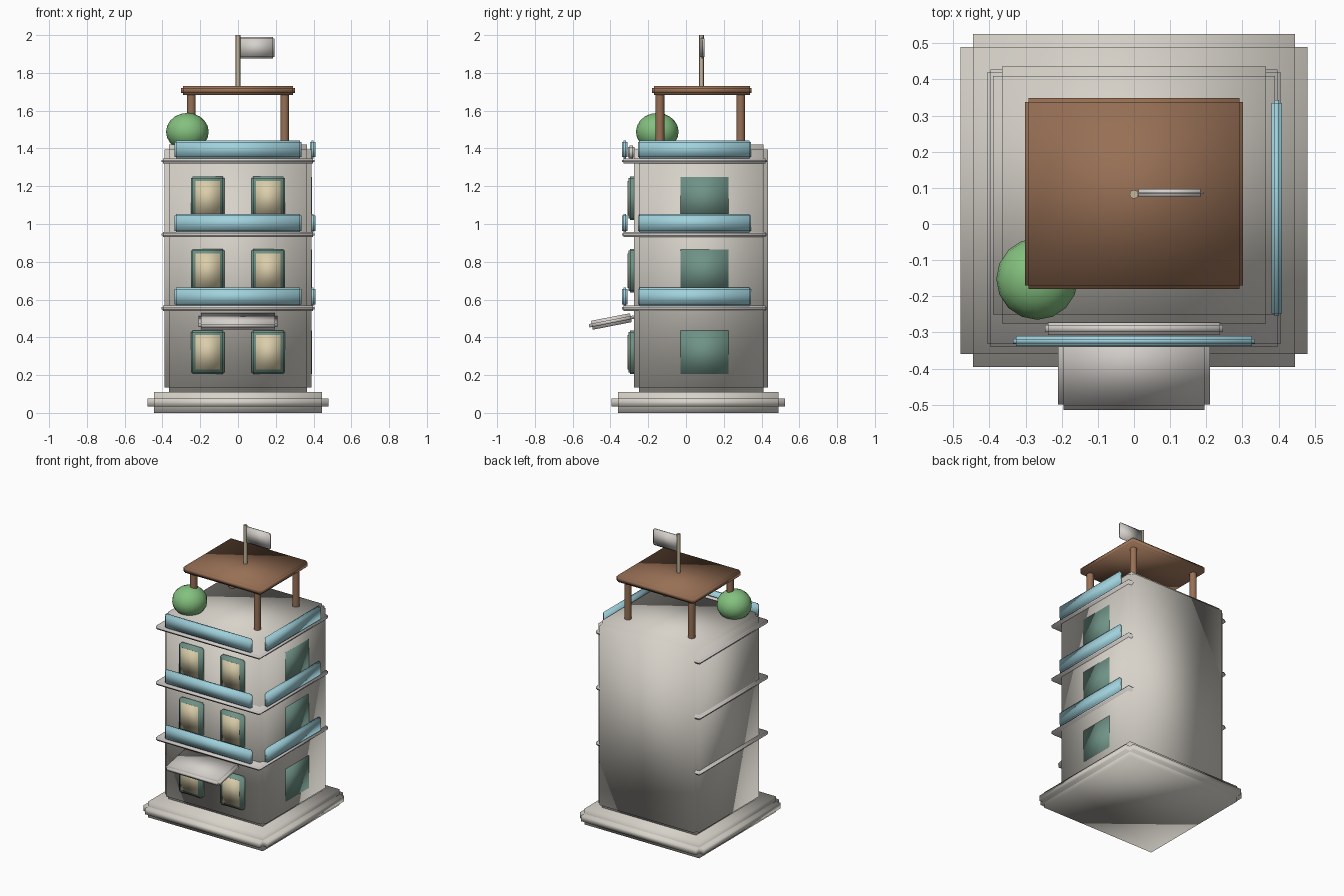
import bpy
import bmesh
from math import radians
from mathutils import Matrix, Vector

if "Cube" in bpy.data.objects:
    bpy.data.objects.remove(bpy.data.objects["Cube"], do_unlink=True)


def material(name, r, g, b):
    m = bpy.data.materials.new(name)
    m.use_nodes = True
    m.diffuse_color = (r, g, b, 1)
    m.node_tree.nodes["Principled BSDF"].inputs["Base Color"].default_value = (r, g, b, 1)
    return m


WALL = material("warm white plaster", 0.68, 0.65, 0.59)
TRIM = material("pale grey trim", 0.66, 0.63, 0.60)
RAIL = material("light blue", 0.35, 0.64, 0.72)
FRAME = material("dull teal", 0.16, 0.29, 0.24)
PANE = material("cream glass", 0.70, 0.61, 0.40)
WOOD = material("brown wood", 0.31, 0.16, 0.09)
LEAF = material("leaf green", 0.23, 0.53, 0.21)
POLE = material("tan metal", 0.55, 0.47, 0.33)


def finish(name, bm, mat, center, tilt=0):
    mesh = bpy.data.meshes.new(name)
    for f in bm.faces:
        f.smooth = True
    bm.to_mesh(mesh)
    bm.free()
    mesh.materials.append(mat)
    ob = bpy.data.objects.new(name, mesh)
    ob.location = center
    ob.rotation_euler.x = radians(tilt)
    bpy.context.collection.objects.link(ob)
    return ob


def block(name, mat, x, y, z, step=0.0, tilt=0):
    """Box given by its (low, high) ranges, with stepped edges."""
    lo, hi = Vector((x[0], y[0], z[0])), Vector((x[1], y[1], z[1]))
    size = hi - lo
    bm = bmesh.new()
    # one box per axis: full along that axis, drawn in on the other two
    for axis in range(3 if step else 1):
        s = [size[i] - (2 * step if i != axis else 0) for i in range(3)]
        bmesh.ops.create_cube(bm, size=1, matrix=Matrix.Diagonal((*s, 1)))
    return finish(name, bm, mat, (lo + hi) / 2, tilt)


def rod(name, mat, x, y, z, radius):
    bm = bmesh.new()
    bmesh.ops.create_cone(bm, cap_ends=True, segments=12, radius1=radius,
                          radius2=radius, depth=z[1] - z[0])
    ob = finish(name, bm, mat, (x, y, (z[0] + z[1]) / 2))
    for f in ob.data.polygons:
        f.use_smooth = abs(f.normal.z) < 0.5
    return ob


# Plinth and tower
block("plinth", WALL, (-0.48, 0.48), (-0.395, 0.525), (0, 0.11), 0.035)
block("tower", WALL, (-0.39, 0.39), (-0.275, 0.435), (0.11, 1.42), 0.025)

# Ledge and railings above each storey
for level, z in enumerate((0.54, 0.93, 1.32), 1):
    block(f"ledge_{level}", TRIM, (-0.405, 0.405), (-0.34, 0.428), (z, z + 0.028), 0.008)
    rail_z = (z + 0.026, z + 0.123)
    block(f"front_railing_{level}", RAIL, (-0.335, 0.335), (-0.338, -0.31), rail_z, 0.008)
    block(f"side_railing_{level}", RAIL, (0.381, 0.409), (-0.255, 0.343), rail_z, 0.008)

# Windows on the front and flat panels on the side
for level, z in enumerate((0.207, 0.638, 1.022), 1):
    for side, x in (("right", -0.16), ("left", 0.16)):
        block(f"{side}_window_frame_{level}", FRAME, (x - 0.088, x + 0.088),
              (-0.305, -0.26), (z, z + 0.23), 0.008)
        block(f"{side}_window_pane_{level}", PANE, (x - 0.064, x + 0.064),
              (-0.309, -0.301), (z + 0.024, z + 0.206))
    block(f"side_panel_{level}", FRAME, (0.385, 0.393), (-0.03, 0.225), (z, z + 0.228))

# Awning over the entrance and a blank board behind the top railing
block("awning", TRIM, (-0.21, 0.21), (-0.515, -0.275), (0.46, 0.508), 0.015, tilt=11)
block("parapet_board", TRIM, (-0.246, 0.246), (-0.307, -0.272), (1.345, 1.415), 0.008)

# Roof shelter
block("shelter_roof", WOOD, (-0.302, 0.302), (-0.18, 0.348), (1.683, 1.73), 0.01)
for side, x in (("right", -0.247), ("left", 0.247)):
    for end, y in (("front", -0.138), ("back", 0.29)):
        rod(f"{end}_{side}_post", WOOD, x, y, (1.40, 1.69), 0.023)

# Bush on the roof
bush = bmesh.new()
bmesh.ops.create_uvsphere(bush, u_segments=16, v_segments=10, radius=1,
                          matrix=Matrix.Diagonal((0.113, 0.113, 0.1, 1)))
finish("bush", bush, LEAF, (-0.268, -0.152, 1.488))

# Flag
rod("flag_pole", POLE, 0, 0.082, (1.72, 2.0), 0.012)
block("flag", TRIM, (0.005, 0.192), (0.075, 0.097), (1.875, 1.99), 0.008)
